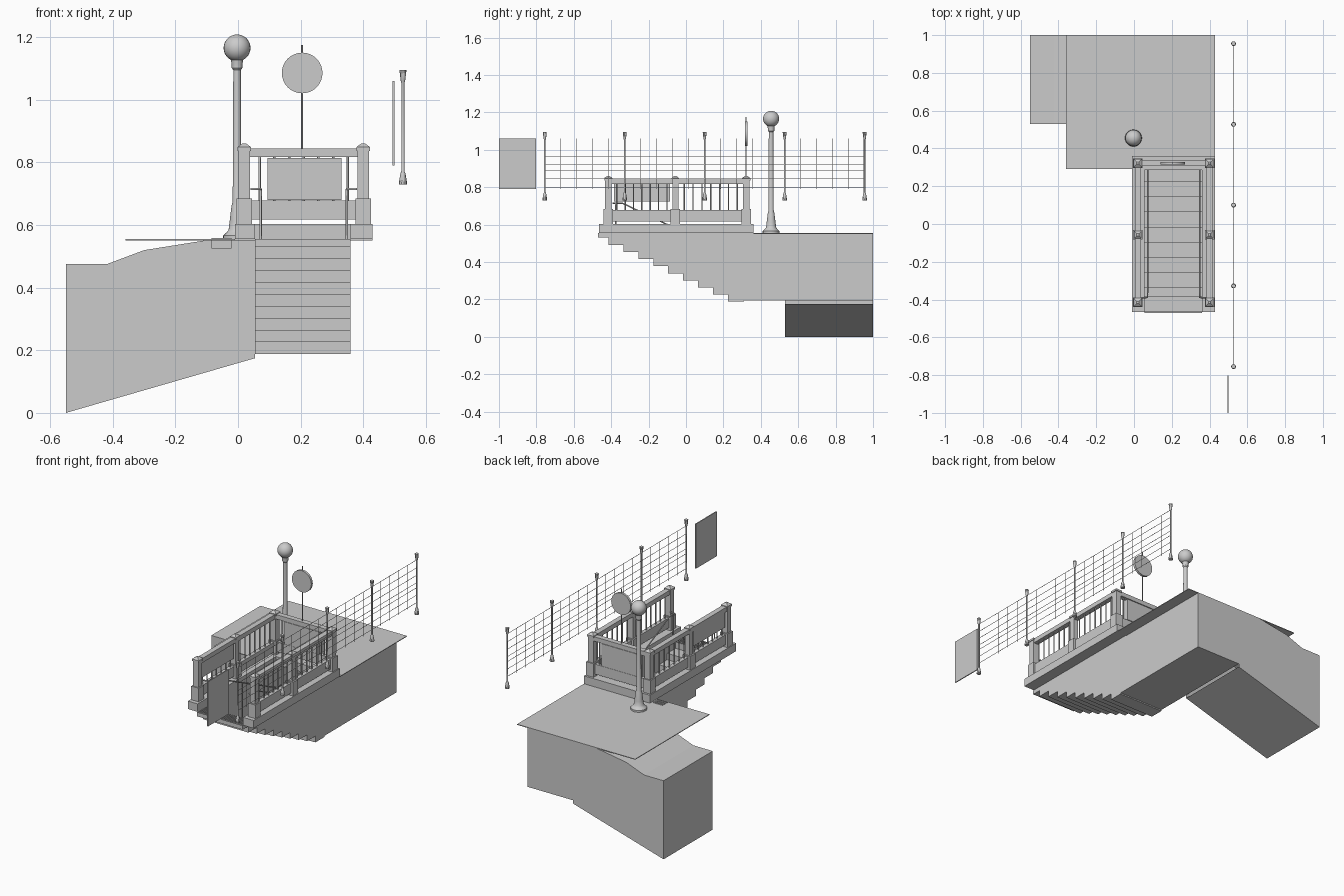
import bpy, bmesh, math
from mathutils import Vector, Matrix

if "Cube" in bpy.data.objects:
    bpy.data.objects.remove(bpy.data.objects["Cube"])


def finish(name, bm, smooth=False):
    me = bpy.data.meshes.new(name)
    bm.to_mesh(me)
    bm.free()
    ob = bpy.data.objects.new(name, me)
    bpy.context.collection.objects.link(ob)
    if smooth:
        bpy.context.view_layer.objects.active = ob
        ob.select_set(True)
        bpy.ops.object.shade_smooth_by_angle(angle=math.radians(35))
        ob.select_set(False)
    return ob


def add_box(bm, x0, x1, y0, y1, z0, z1):
    vs = bmesh.ops.create_cube(bm, size=1)["verts"]
    for v in vs:
        v.co = Vector(((x0 + x1) / 2 + v.co.x * (x1 - x0),
                       (y0 + y1) / 2 + v.co.y * (y1 - y0),
                       (z0 + z1) / 2 + v.co.z * (z1 - z0)))


def boxes(name, items):
    bm = bmesh.new()
    for b in items:
        add_box(bm, *b)
    return finish(name, bm)


def sheets(name, polys):
    bm = bmesh.new()
    for p in polys:
        bm.faces.new([bm.verts.new(c) for c in p])
    bmesh.ops.remove_doubles(bm, verts=bm.verts, dist=1e-4)
    return finish(name, bm)


def add_lathe(bm, profile, x, y, n, turn=0.0):
    rings = [[bm.verts.new((x + r * math.cos(turn + 2 * math.pi * i / n),
                            y + r * math.sin(turn + 2 * math.pi * i / n), z))
              for i in range(n)] for r, z in profile]
    for a, b in zip(rings, rings[1:]):
        for i in range(n):
            bm.faces.new((a[i], a[(i + 1) % n], b[(i + 1) % n], b[i]))
    bm.faces.new(rings[0][::-1])
    bm.faces.new(rings[-1])


def tube(name, paths, r):
    cu = bpy.data.curves.new(name, "CURVE")
    cu.dimensions = "3D"
    cu.bevel_depth, cu.bevel_resolution, cu.use_fill_caps = r, 1, True
    for p in paths:
        s = cu.splines.new("POLY")
        s.points.add(len(p) - 1)
        for pt, c in zip(s.points, p):
            pt.co = (*c, 1)
    ob = bpy.data.objects.new(name, cu)
    bpy.context.collection.objects.link(ob)


CX, G = 0.21, 0.555          # stair centre line, street level
XL, XR = 0.055, 0.36         # stairwell walls
SIDES = (-1, 1)

# stairs: one stepped sheet
step = [(-0.47, G), (-0.47, 0.53)]
for i in range(9):
    y = -0.415 + 0.08 * i
    step += [(y, 0.53 - 0.038 * i), (y, 0.492 - 0.038 * i)]
step += [(0.31, 0.188), (0.31, 0.195)]
sheets("stairs", [[(XL, *a), (XR, *a), (XR, *b), (XL, *b)] for a, b in zip(step, step[1:])])

# top landing grate
boxes("landing_grate", [(XL, XR, -0.465, -0.385, 0.548, 0.552)] +
      [(0.062 + 0.0122 * i, 0.067 + 0.0122 * i, -0.462, -0.388, 0.552, 0.556) for i in range(24)])

# stairwell walls, underground hall and sloping passage
right_wall = [(XR, y, z) for y, z in step + [(1, 0.195), (1, G)]]
left_wall = [(XL, y, z) for y, z in step + [(0.53, 0.195), (0.53, G)]]
sheets("stairwell_and_hall", [
    right_wall, left_wall,
    [(XL, 0.31, 0.195), (XR, 0.31, 0.195), (XR, 1, 0.195), (XL, 1, 0.195)],
    [(XL, 1, 0.195), (XR, 1, 0.195), (XR, 1, G), (XL, 1, G)]])
outline = [(-0.55, 0), (XL, 0.175), (XL, G), (-0.08, G), (-0.30, 0.52), (-0.42, 0.475), (-0.55, 0.475)]
polys = [[(x, y, z) for x, z in outline] for y in (0.53, 1)]
for k in (0, 2, 3, 4, 5, 6):
    (xa, za), (xb, zb) = outline[k], outline[(k + 1) % 7]
    polys.append([(xa, 0.53, za), (xb, 0.53, zb), (xb, 1, zb), (xa, 1, za)])
sheets("sloping_passage", polys)
sheets("passage_skirting", [[(-0.55, y, h), (XL, y, 0.175 + h), (XL, y, 0.24), (-0.55, y, 0.07)]
                            for y, h in ((0.534, 0.022), (0.996, 0.022))])

# street pavement, with a small drain box beside the curb
boxes("pavement", [(-0.36, 0.43, 0.36, 1, 0.551, G), (-0.36, -0.01, 0.29, 0.36, 0.551, G)])
boxes("drain", [(-0.085, -0.02, 0.295, 0.36, 0.525, 0.55)] +
      [(-0.085, -0.02, y, y + 0.008, 0.55, 0.559) for y in (0.30, 0.318, 0.336)])

# stone curb around the opening
boxes("curb", [(-0.01, XL, -0.465, 0.36, G, 0.603), (XR, 0.43, -0.465, 0.36, G, 0.603),
               (XL, XR, 0.285, 0.36, G, 0.603)])

# stepped balustrade posts with pointed caps
POST_Y = (-0.415, -0.057, 0.322)
bm = bmesh.new()
for s in SIDES:
    x = CX + s * 0.19
    for y in POST_Y:
        w = 0.018 if y != POST_Y[1] else 0.016
        add_box(bm, x - 0.025, x + 0.025, y - 0.025, y + 0.025, 0.603, 0.685)
        add_box(bm, x - w, x + w, y - w, y + w, 0.685, 0.84)
        r = (w + 0.004) * math.sqrt(2)
        add_lathe(bm, [(r, 0.837), (r, 0.849), (0.008, 0.861)], x, y, 4, math.pi / 4)
finish("balustrade_posts", bm)

# top and bottom rails
rails, bars = [], []
for s in SIDES:
    x = CX + s * 0.19
    for a, b in zip(POST_Y, POST_Y[1:]):
        rails += [(x - 0.016, x + 0.016, a, b, 0.818, 0.845),
                  (x - 0.012, x + 0.012, a, b, 0.618, 0.678)]
        for i in range(7):
            y = a + (b - a) * (i + 1) / 8
            bars.append([(x, y, 0.675), (x, y, 0.82)])
rails += [(0.02, 0.40, 0.306, 0.338, 0.818, 0.845), (0.02, 0.40, 0.31, 0.334, 0.618, 0.678)]
bars += [[(CX + 0.047 * i, 0.322, 0.675), (CX + 0.047 * i, 0.322, 0.82)] for i in range(-3, 4)]
boxes("balustrade_rails", rails)
tube("balusters", bars, 0.004)

# plain boards on the back and the left front bay
boxes("back_board", [(0.095, 0.33, 0.308, 0.336, 0.68, 0.815)])
boxes("side_board", [(0.008, 0.03, -0.385, -0.085, 0.725, 0.83)])

# handrails going down beside the stairs
hr = []
for s in SIDES:
    x, xo = CX + s * 0.138, CX + s * 0.17
    hr += [[(xo, -0.39, 0.715), (x, -0.39, 0.715), (x, -0.34, 0.715), (x, 0.28, 0.42), (x, 0.32, 0.42)],
           [(x, -0.375, G), (x, -0.375, 0.715)],
           [(x, -0.06, 0.35), (x, -0.06, 0.58)],
           [(x, 0.26, 0.19), (x, 0.26, 0.43)]]
tube("handrails", hr, 0.004)

# street lamp with a globe
bm = bmesh.new()
add_lathe(bm, [(0.045, G), (0.045, 0.566), (0.034, 0.576), (0.027, 0.585), (0.024, 0.61), (0.018, 0.66),
               (0.014, 0.675), (0.012, 1.095), (0.017, 1.102), (0.017, 1.112), (0.02, 1.13)],
          -0.003, 0.455, 20)
finish("lamp_post", bm, True)
bm = bmesh.new()
bmesh.ops.create_uvsphere(bm, u_segments=24, v_segments=14, radius=0.043)
bmesh.ops.translate(bm, verts=bm.verts, vec=(-0.003, 0.455, 1.166))
finish("lamp_globe", bm, True)

# round sign on a thin pole
bm = bmesh.new()
add_lathe(bm, [(0.06, -0.007), (0.065, -0.007), (0.065, 0.007), (0.06, 0.007)], 0, 0, 32)
bm.transform(Matrix.Translation((0.205, 0.322, 1.086)) @ Matrix.Rotation(math.pi / 2, 4, "X"))
finish("round_sign", bm, True)
tube("round_sign_pole", [[(0.205, 0.322, 0.84), (0.205, 0.322, 1.176)]], 0.003)

# wire fence
FX = 0.527
FENCE_Y = [-0.755 + 0.4275 * i for i in range(5)]
bm = bmesh.new()
for y in FENCE_Y:
    add_lathe(bm, [(0.013, 0.73), (0.013, 0.736), (0.008, 0.765), (0.005, 0.772), (0.005, 1.055),
                   (0.007, 1.06), (0.011, 1.092), (0.011, 1.096)], FX, y, 10)
finish("fence_posts", bm, True)
wires = [[(FX, FENCE_Y[0], z), (FX, FENCE_Y[-1], z)]
         for z in (0.80, 0.845, 0.89, 0.92, 0.965, 1.01, 1.058)]
for y in FENCE_Y[:-1]:
    wires += [[(FX, y + 0.0855 * k, 0.79), (FX, y + 0.0855 * k, 1.06)] for k in range(1, 5)]
tube("fence_wires", wires, 0.0013)

# free-standing flat board
boxes("flat_board", [(0.494, 0.5, -1, -0.802, 0.79, 1.06)])
